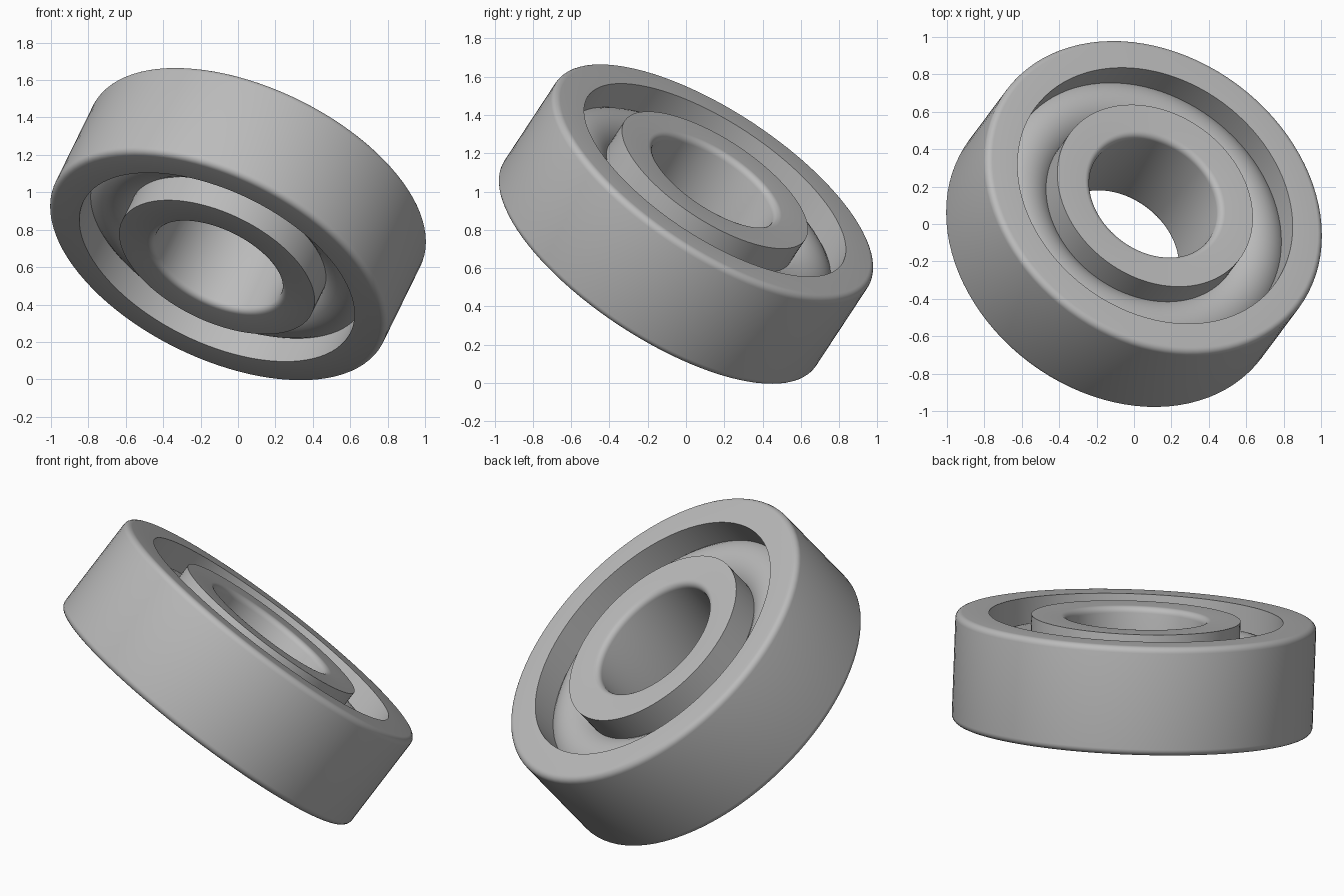
import bpy, bmesh, math
from mathutils import Vector, Matrix

cube = bpy.data.objects.get("Cube")
if cube:
    bpy.data.objects.remove(cube, do_unlink=True)

# Main sizes
OUTER_R, BORE_R, HALF_W, FILLET = 0.975, 0.37, 0.298, 0.035
OUTER_LIP, INNER_LIP, BALL_R = 0.795, 0.565, 0.18
SEGMENTS = 96

steel = bpy.data.materials.new("steel grey")
steel.use_nodes = True
grey = (0.5, 0.5, 0.5, 1)
steel.diffuse_color = grey
steel.node_tree.nodes["Principled BSDF"].inputs["Base Color"].default_value = grey

# Tilt of the bearing axis
axis = Vector((0.38, 0.51, 0.775)).normalized()
tilt = Matrix.Translation((0, 0, 0.83)) @ axis.to_track_quat('Z', 'Y').to_matrix().to_4x4()


def arc(r, z, radius, start, end, steps):
    """Points of a circular arc in the radius/height plane."""
    angles = [math.radians(start + (end - start) * i / steps) for i in range(steps + 1)]
    return [(r + radius * math.cos(a), z + radius * math.sin(a)) for a in angles]


def lathe(name, profile):
    """Revolve a closed profile of (radius, height) points around the axis."""
    bm = bmesh.new()
    rings = []
    for s in range(SEGMENTS):
        a = 2 * math.pi * s / SEGMENTS
        rings.append([bm.verts.new((r * math.cos(a), r * math.sin(a), z)) for r, z in profile])
    n = len(profile)
    for s in range(SEGMENTS):
        here, there = rings[s], rings[(s + 1) % SEGMENTS]
        for i in range(n):
            j = (i + 1) % n
            bm.faces.new((here[i], there[i], there[j], here[j]))
    bmesh.ops.recalc_face_normals(bm, faces=bm.faces)
    mesh = bpy.data.meshes.new(name)
    bm.to_mesh(mesh)
    bm.free()
    mesh.transform(tilt)
    mesh.materials.append(steel)
    obj = bpy.data.objects.new(name, mesh)
    bpy.context.collection.objects.link(obj)
    bpy.ops.object.select_all(action='DESELECT')
    obj.select_set(True)
    bpy.context.view_layer.objects.active = obj
    bpy.ops.object.shade_smooth_by_angle(angle=math.radians(30))
    return obj


corner = HALF_W - FILLET

# Outer ring, rounded on its outside corners
r = OUTER_R - FILLET
lathe("outer_ring",
      [(OUTER_LIP, HALF_W), (OUTER_LIP, -HALF_W)]
      + arc(r, -corner, FILLET, -90, 0, 6) + arc(r, corner, FILLET, 0, 90, 6))

# Inner ring, rounded on its bore corners
r = BORE_R + FILLET
lathe("inner_ring",
      [(INNER_LIP, -HALF_W), (INNER_LIP, HALF_W)]
      + arc(r, corner, FILLET, 90, 180, 6) + arc(r, -corner, FILLET, 180, 270, 6))

# Rounded race filling the gap between the rings
lathe("ball_race", arc((OUTER_LIP + INNER_LIP) / 2, 0, BALL_R, 0, 350, 35))
